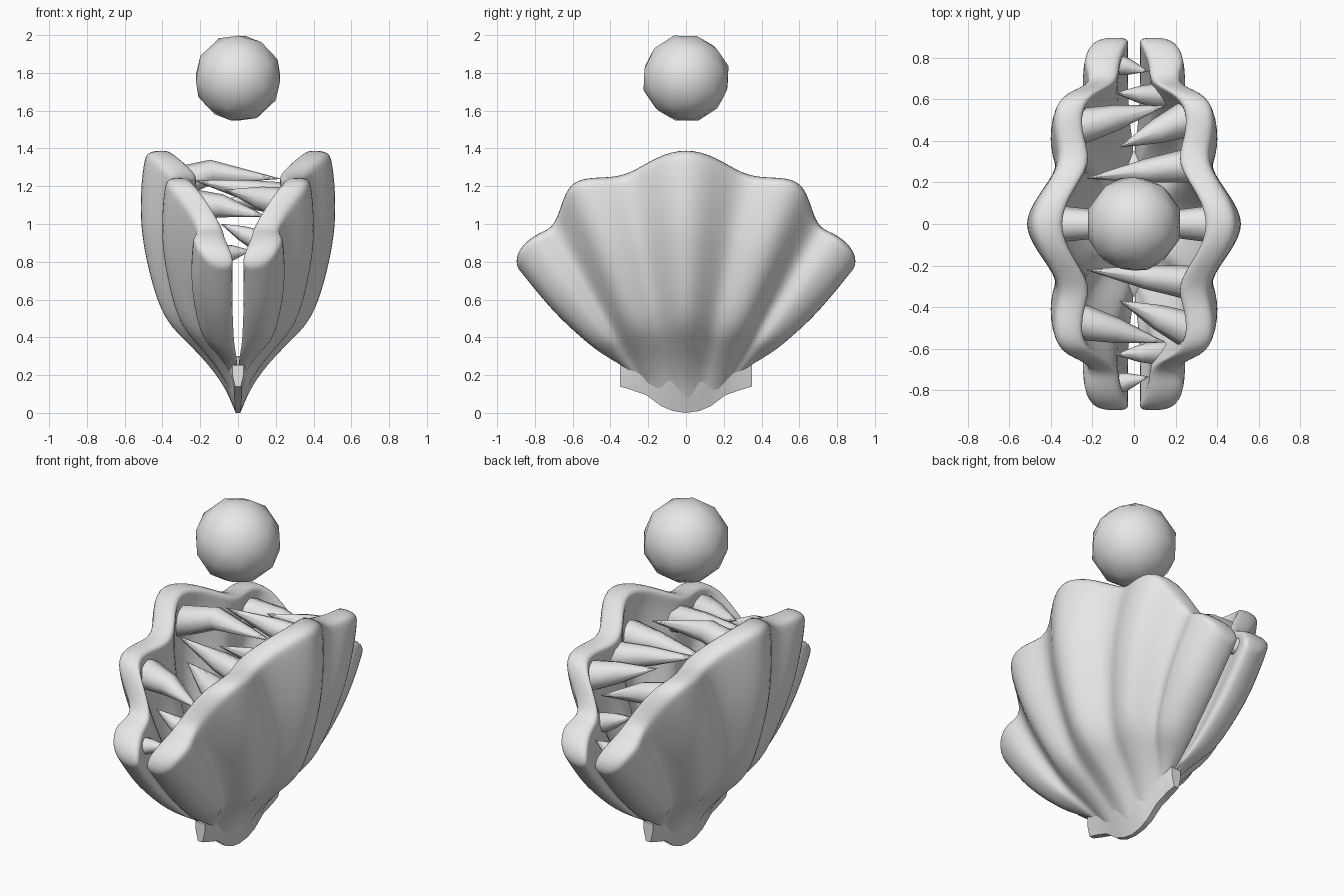
import bpy
import bmesh
from math import sin, pi
from mathutils import Vector

cube = bpy.data.objects.get("Cube")
if cube:
    bpy.data.objects.remove(cube, do_unlink=True)

# One plain grey for everything
grey = bpy.data.materials.new("plain grey")
grey.use_nodes = True
grey.diffuse_color = (0.8, 0.8, 0.8, 1)
grey.node_tree.nodes["Principled BSDF"].inputs["Base Color"].default_value = (0.8, 0.8, 0.8, 1)


def add_object(name, bm):
    bmesh.ops.recalc_face_normals(bm, faces=bm.faces)
    for face in bm.faces:
        face.smooth = True
    mesh = bpy.data.meshes.new(name)
    bm.to_mesh(mesh)
    bm.free()
    mesh.materials.append(grey)
    obj = bpy.data.objects.new(name, mesh)
    bpy.context.collection.objects.link(obj)
    return obj


def loft(bm, loops):
    for a, b in zip(loops, loops[1:]):
        for i in range(len(a)):
            j = (i + 1) % len(a)
            bm.faces.new((a[i], a[j], b[j], b[i]))


# Scalloped rim, from the middle rib to the end: y, z, outer x, inner x
half_rim = [
    (0, 1.39, .515, .37), (.15, 1.35, .455, .31), (.3, 1.25, .345, .2),
    (.42, 1.235, .385, .25), (.56, 1.235, .39, .26), (.64, 1.17, .34, .19),
    (.685, .97, .19, .07), (.78, .95, .255, .08), (.89, .86, .21, .03),
    (.895, .77, .14, .02),
]
# Belly of the shell: position along a rib, share of the rim's x
belly = [(0, .05), (.08, .14), (.18, .34), (.27, .59), (.36, .83),
         (.6, 1.0), (.75, 1.05), (.9, 1.03), (.97, 1.0), (1.01, .97)]

rim = [(-y, z, xo, xi) for y, z, xo, xi in reversed(half_rim[1:])] + half_rim
last = len(half_rim) - 1


def rib_point(column, t, share, inner):
    y, z, xo, xi = rim[column]
    u = (column - last) / last
    foot_y, foot_z = .3 * u, .03 + .2 * u * u
    sag = .07 * u ** 4 * sin(pi * min(t, 1))
    x = max(.003, xi * share ** 1.4) if inner else xo * share
    return (x, foot_y + (y - foot_y) * t, foot_z + (z - foot_z) * t - sag)


# Two thick, ribbed shell halves
bm = bmesh.new()
loops = []
for c in range(len(rim)):
    outer = [bm.verts.new(rib_point(c, t, s, False)) for t, s in belly]
    inner = [bm.verts.new(rib_point(c, t, s, True)) for t, s in belly]
    loops.append(outer + inner[::-1])
loft(bm, loops)
n = len(loops[0])
for end in (loops[0], loops[-1]):
    for i in range(len(belly) - 1):
        bm.faces.new((end[i], end[i + 1], end[n - 2 - i], end[n - 1 - i]))
shell = add_object("shell_halves", bm)
shell.modifiers.new("Mirror", "MIRROR").use_mirror_merge = False
subsurf = shell.modifiers.new("Smooth", "SUBSURF")
subsurf.levels = subsurf.render_levels = 2

# Keel-shaped hinge with a small ear at each end:
# y, bottom z, top z, half width at bottom, middle and top
half_hinge = [
    (0, 0, .3, .012, .085, .13), (.07, .01, .3, .014, .08, .125),
    (.13, .035, .3, .016, .07, .105), (.21, .095, .3, .018, .052, .075),
    (.3, .125, .28, .02, .042, .05), (.35, .14, .25, .015, .03, .03),
]
sections = [(-s[0], *s[1:]) for s in reversed(half_hinge[1:])] + half_hinge
bm = bmesh.new()
loops = []
for y, low, high, w_low, w_mid, w_high in sections:
    half = [(w_low, low), (w_mid, low + (high - low) * .58), (w_high, high)]
    ring = [(x, z) for x, z in half] + [(-x, z) for x, z in reversed(half)]
    loops.append([bm.verts.new((x, y, z)) for x, z in ring])
loft(bm, loops)
for end in (loops[0], loops[-1]):
    bm.faces.new(end)
hinge = add_object("hinge", bm)


# Pointed teeth, swept as tapering tubes
def add_tooth(name, base, tip, radius, lift):
    base, tip = Vector(base), Vector(tip)
    middle = base.lerp(tip, .4) + Vector((0, 0, lift))
    root = base + (base - middle).normalized() * .06
    curve = bpy.data.curves.new(name, "CURVE")
    curve.dimensions = "3D"
    curve.bevel_depth = radius
    curve.bevel_resolution = 2
    curve.use_fill_caps = True
    spline = curve.splines.new("POLY")
    spline.points.add(3)
    for p, co, r in zip(spline.points, (root, base, middle, tip), (1, 1, .72, .02)):
        p.co = (*co, 1)
        p.radius = r
    spline.use_smooth = True
    curve.materials.append(grey)
    bpy.context.collection.objects.link(bpy.data.objects.new(name, curve))


teeth = [
    ((-.09, .77, .84), (.07, .735, .86), .055, 0),
    ((.09, .62, .92), (-.09, .63, 1.0), .055, 0),
    ((-.24, .475, 1.1), (.15, .57, 1.04), .085, .02),
    ((.24, .5, 1.11), (-.07, .37, 1.18), .085, 0),
    ((.25, .28, 1.14), (-.23, .22, 1.23), .08, 0),
]
for number, (base, tip, radius, lift) in enumerate(teeth, 1):
    for side, sy in (("front", -1), ("back", 1)):
        add_tooth(f"{side}_tooth_{number}", (base[0], sy * base[1], base[2]),
                  (tip[0], sy * tip[1], tip[2]), radius, lift)
add_tooth("right_middle_tooth", (-.38, 0, 1.2), (.22, 0, 1.24), .09, .06)
add_tooth("left_middle_tooth", (.38, 0, 1.12), (-.12, 0, 1.12), .09, 0)

# Floating pearl
bm = bmesh.new()
bmesh.ops.create_icosphere(bm, subdivisions=2, radius=.234)
pearl = add_object("pearl", bm)
pearl.location = (0, 0, 1.772)
pearl.rotation_euler = (.28, 0, 0)

# Keep the hinge edges crisp
bpy.ops.object.select_all(action="DESELECT")
hinge.select_set(True)
bpy.context.view_layer.objects.active = hinge
bpy.ops.object.shade_smooth_by_angle(angle=.9)
